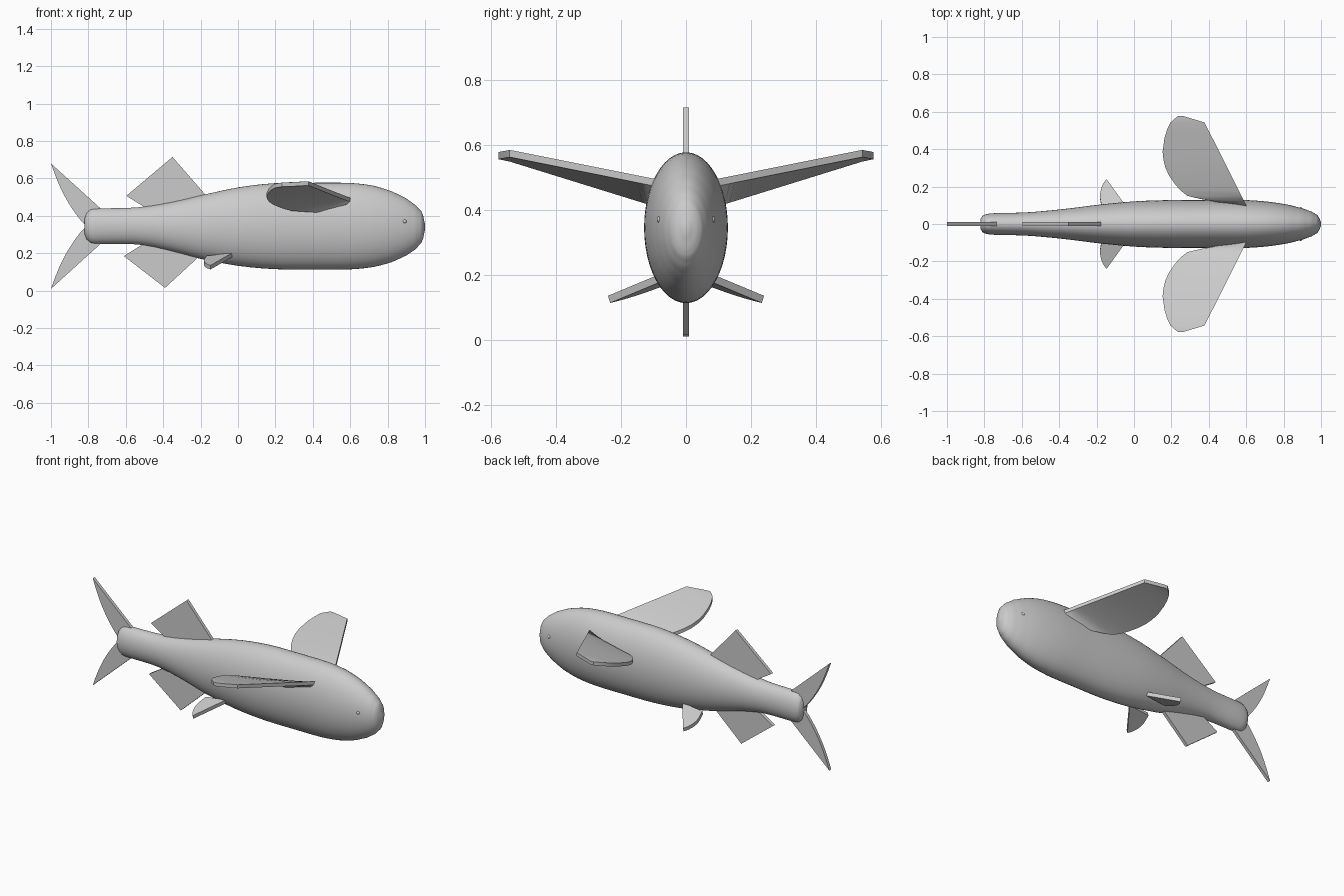
import bpy, bmesh
from math import sin, cos, pi, sqrt

cube = bpy.data.objects.get("Cube")
if cube:
    bpy.data.objects.remove(cube)

grey = bpy.data.materials.new("plain grey")
grey.use_nodes = True
grey.diffuse_color = (0.6, 0.6, 0.6, 1)
grey.node_tree.nodes["Principled BSDF"].inputs["Base Color"].default_value = (0.6, 0.6, 0.6, 1)


def finish(name, bm, smooth=None):
    bmesh.ops.recalc_face_normals(bm, faces=bm.faces)
    mesh = bpy.data.meshes.new(name)
    bm.to_mesh(mesh)
    bm.free()
    mesh.materials.append(grey)
    obj = bpy.data.objects.new(name, mesh)
    bpy.context.collection.objects.link(obj)
    if smooth:
        bpy.ops.object.select_all(action='DESELECT')
        obj.select_set(True)
        bpy.context.view_layer.objects.active = obj
        bpy.ops.object.shade_smooth_by_angle(angle=smooth)
    return obj


def slab(name, outline, thick, place):
    """Extrude a flat outline into a plate; place maps (u, v, offset) to a point."""
    bm = bmesh.new()
    n = len(outline)
    a, b = [[bm.verts.new(place(u, v, s * thick / 2)) for u, v in outline] for s in (-1, 1)]
    bm.faces.new(a)
    bm.faces.new(b[::-1])
    for i in range(n):
        j = (i + 1) % n
        bm.faces.new((a[i], a[j], b[j], b[i]))
    return finish(name, bm)


# Body: elliptical rings as x, bottom, top, half width
STATIONS = [
    (-0.82, 0.30, 0.39, 0.028), (-0.81, 0.274, 0.416, 0.044), (-0.785, 0.254, 0.436, 0.054),
    (-0.74, 0.25, 0.44, 0.058), (-0.6, 0.25, 0.442, 0.061), (-0.5, 0.242, 0.45, 0.068),
    (-0.35, 0.21, 0.475, 0.083), (-0.2, 0.17, 0.51, 0.102), (0, 0.133, 0.552, 0.121),
    (0.2, 0.115, 0.575, 0.128), (0.4, 0.113, 0.577, 0.129), (0.6, 0.114, 0.576, 0.128),
    (0.72, 0.126, 0.562, 0.119), (0.82, 0.152, 0.532, 0.104), (0.9, 0.188, 0.493, 0.084),
    (0.95, 0.222, 0.457, 0.066), (0.98, 0.255, 0.425, 0.048), (0.99, 0.28, 0.40, 0.034),
    (1.0, 0.325, 0.355, 0.009)]


def catmull(p, q, r, s, t):
    return [0.5 * (2 * b + (c - a) * t + (2 * a - 5 * b + 4 * c - d) * t * t
                   + (3 * b - a - 3 * c + d) * t ** 3) for a, b, c, d in zip(p, q, r, s)]


rows, last = [], len(STATIONS) - 1
for i in range(last):
    for k in range(3):
        # x steps linearly, the section sizes follow the spline
        p = catmull(STATIONS[max(i - 1, 0)], STATIONS[i], STATIONS[i + 1],
                    STATIONS[min(i + 2, last)], k / 3)
        p[0] = STATIONS[i][0] + (STATIONS[i + 1][0] - STATIONS[i][0]) * k / 3
        rows.append(p)
rows.append(STATIONS[-1])

SEG = 48
bm = bmesh.new()
rings = [[bm.verts.new((x, w * cos(2 * pi * k / SEG),
                        (lo + hi) / 2 + (hi - lo) / 2 * sin(2 * pi * k / SEG)))
          for k in range(SEG)] for x, lo, hi, w in rows]
for a, b in zip(rings, rings[1:]):
    for k in range(SEG):
        j = (k + 1) % SEG
        bm.faces.new((a[k], a[j], b[j], b[k]))
bm.faces.new(rings[0])
bm.faces.new(rings[-1])
finish("body", bm, 0.7)

# Wing fins: sections along the span as y, trailing edge x, twisted toward the root
SPAN = [(0.085, 0.55), (0.12, 0.43), (0.135, 0.35), (0.15, 0.286), (0.18, 0.248),
        (0.217, 0.216), (0.26, 0.187), (0.30, 0.168), (0.345, 0.157), (0.388, 0.153),
        (0.46, 0.163), (0.505, 0.177), (0.543, 0.195), (0.578, 0.235)]


def wing(name, side):
    bm = bmesh.new()
    loops = []
    for y, trail in SPAN:
        lead = 0.26 if y > 0.55 else 0.6 - 0.503 * (y - 0.1)
        z_lead = 0.485 + 0.2 * (y - 0.1)
        z_trail = 0.424 + 0.31 * (y - 0.105)
        if y > 0.55:
            z_lead = z_trail = 0.567
        loops.append([bm.verts.new((x, side * y, z)) for x, z in (
            (lead, z_lead - 0.011), (lead, z_lead + 0.011),
            (trail, z_trail + 0.011), (trail, z_trail - 0.011))])
    for a, b in zip(loops, loops[1:]):
        for k in range(4):
            j = (k + 1) % 4
            bm.faces.new((a[k], a[j], b[j], b[k]))
    bm.faces.new(loops[0])
    bm.faces.new(loops[-1])
    finish(name, bm, 0.6)


# Belly fins, slanting down and outward
BELLY = [(-0.147, 0.237), (-0.165, 0.212), (-0.176, 0.185), (-0.182, 0.155),
         (-0.18, 0.125), (-0.168, 0.075), (-0.03, 0.075)]

for label, side in (("left", 1), ("right", -1)):
    wing(label + "_wing_fin", side)
    slab(label + "_belly_fin", BELLY, 0.022,
         lambda u, v, o: (u, side * (v + 0.3 * o), 0.172 - 0.33 * (v - 0.11) + 0.12 * (u + 0.1) + o))
    # Eyes, barely raised from the head
    bm = bmesh.new()
    bmesh.ops.create_uvsphere(bm, u_segments=16, v_segments=8, radius=0.012)
    bmesh.ops.translate(bm, verts=bm.verts, vec=(0.89, side * 0.078, 0.37))
    finish(label + "_eye", bm, 0.7)


# Upright fins, flat plates on the centre plane
def upright(u, v, o):
    return (u, o, v)


slab("back_fin", [(-0.35, 0.715), (-0.597, 0.507), (-0.49, 0.44), (-0.3, 0.42),
                  (-0.15, 0.485)], 0.02, upright)
slab("lower_fin", [(-0.39, 0.015), (-0.61, 0.185), (-0.49, 0.26), (-0.3, 0.28),
                   (-0.2, 0.19)], 0.02, upright)

# Tail: two swept lobes with hollow rear edges
for label, tip, mid in (("upper_tail_lobe", 0.68, 0.355), ("lower_tail_lobe", 0.01, 0.335)):
    rise = tip - mid
    rear = [(-1 + 0.18 * t, mid + rise * (1 - t) ** 1.25 * (1 - 0.12 * sin(pi * t)))
            for t in [k / 8 for k in range(9)]]
    slab(label, rear + [(-0.72, mid), (-0.72, mid + rise * 0.22)], 0.02, upright)
